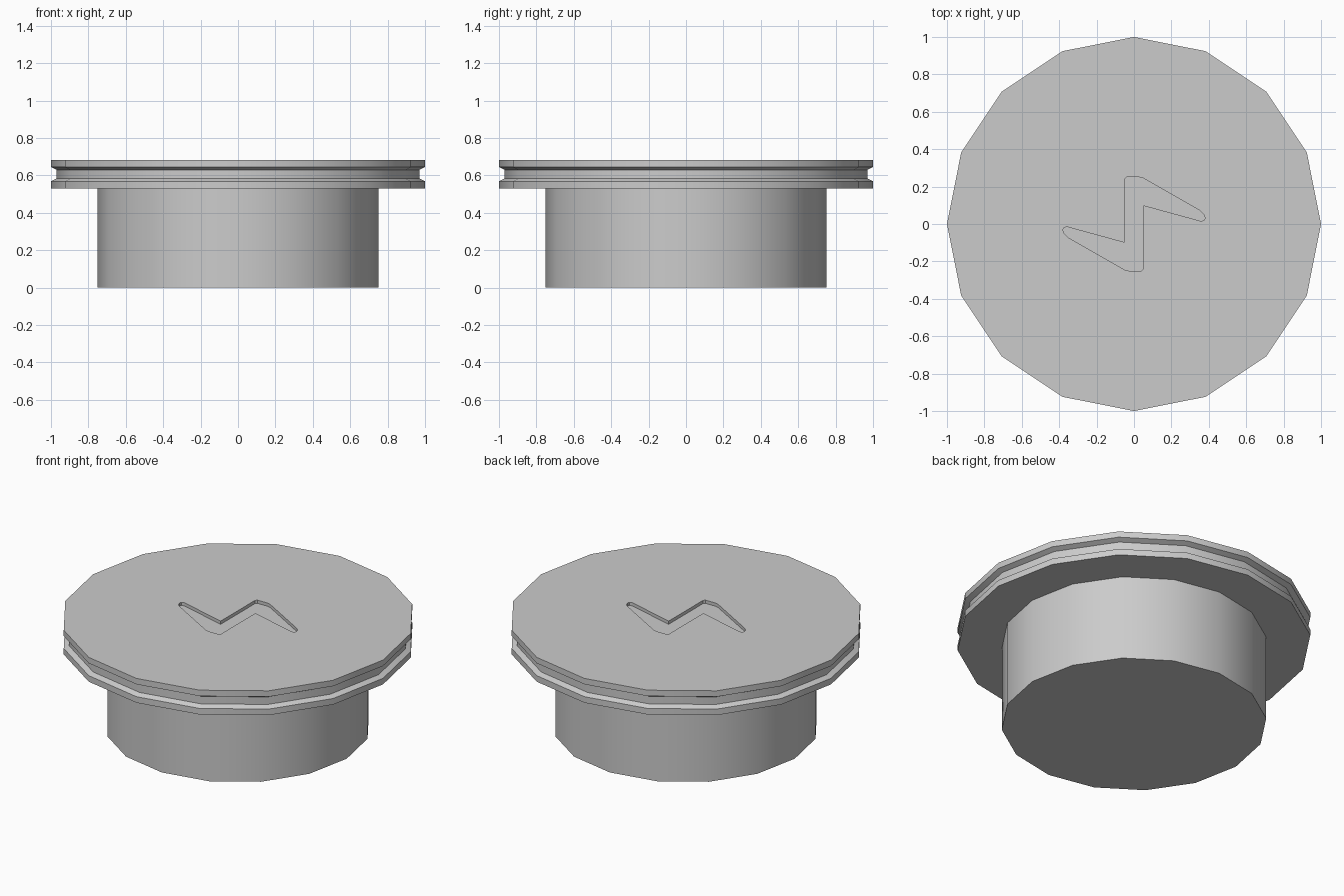
import bpy
import bmesh
from math import cos, sin, pi, radians

SIDES = 16
cube = bpy.data.objects.get("Cube")
if cube:
    bpy.data.objects.remove(cube)

grey = bpy.data.materials.new("plain_grey")
grey.use_nodes = True
colour = (0.6, 0.6, 0.6, 1)
grey.diffuse_color = colour
grey.node_tree.nodes["Principled BSDF"].inputs["Base Color"].default_value = colour


def make_object(name, bm):
    bmesh.ops.recalc_face_normals(bm, faces=bm.faces)
    mesh = bpy.data.meshes.new(name)
    bm.to_mesh(mesh)
    bm.free()
    mesh.materials.append(grey)
    obj = bpy.data.objects.new(name, mesh)
    bpy.context.collection.objects.link(obj)
    return obj


def turned(name, profile):
    """Closed solid turned around z from (radius, height) points."""
    bm = bmesh.new()
    rings = [[bm.verts.new((r * cos(2 * pi * i / SIDES), r * sin(2 * pi * i / SIDES), z))
              for i in range(SIDES)] for r, z in profile]
    for low, high in zip(rings, rings[1:]):
        for i in range(SIDES):
            j = (i + 1) % SIDES
            bm.faces.new((low[i], low[j], high[j], high[i]))
    bm.faces.new(rings[0])
    bm.faces.new(rings[-1])
    return make_object(name, bm)


def select_only(obj):
    bpy.ops.object.select_all(action='DESELECT')
    obj.select_set(True)
    bpy.context.view_layer.objects.active = obj


# Plug and grooved lid
plug = turned("plug", [(0.75, 0), (0.75, 0.53)])
lid = turned("lid", [(1, 0.53), (1, 0.568), (0.97, 0.583),
                     (0.97, 0.63), (1, 0.645), (1, 0.682)])

# Zigzag recess in the lid: half an outline, repeated by a half turn
half = [(-0.05, 0.24), (-0.04, 0.25), (0.03, 0.25), (0.05, 0.245), (0.355, 0.07),
        (0.375, 0.05), (0.38, 0.03), (0.375, 0.02), (0.36, 0.015), (0.05, 0.1)]
outline = half + [(-x, -y) for x, y in half]
bm = bmesh.new()
base = bm.faces.new([bm.verts.new((x, y, 0.662)) for x, y in outline])
raised = bmesh.ops.extrude_face_region(bm, geom=[base])["geom"]
bmesh.ops.translate(bm, vec=(0, 0, 0.1),
                    verts=[v for v in raised if isinstance(v, bmesh.types.BMVert)])
cutter = make_object("recess_cutter", bm)
cutter.hide_render = True

cut = lid.modifiers.new("recess", 'BOOLEAN')
cut.operation = 'DIFFERENCE'
cut.solver = 'EXACT'
cut.object = cutter
select_only(lid)
bpy.ops.object.modifier_apply(modifier=cut.name)
bpy.data.objects.remove(cutter)

# Soft shading around the sides, crisp rims
for obj in (plug, lid):
    select_only(obj)
    bpy.ops.object.shade_smooth_by_angle(angle=radians(30))
